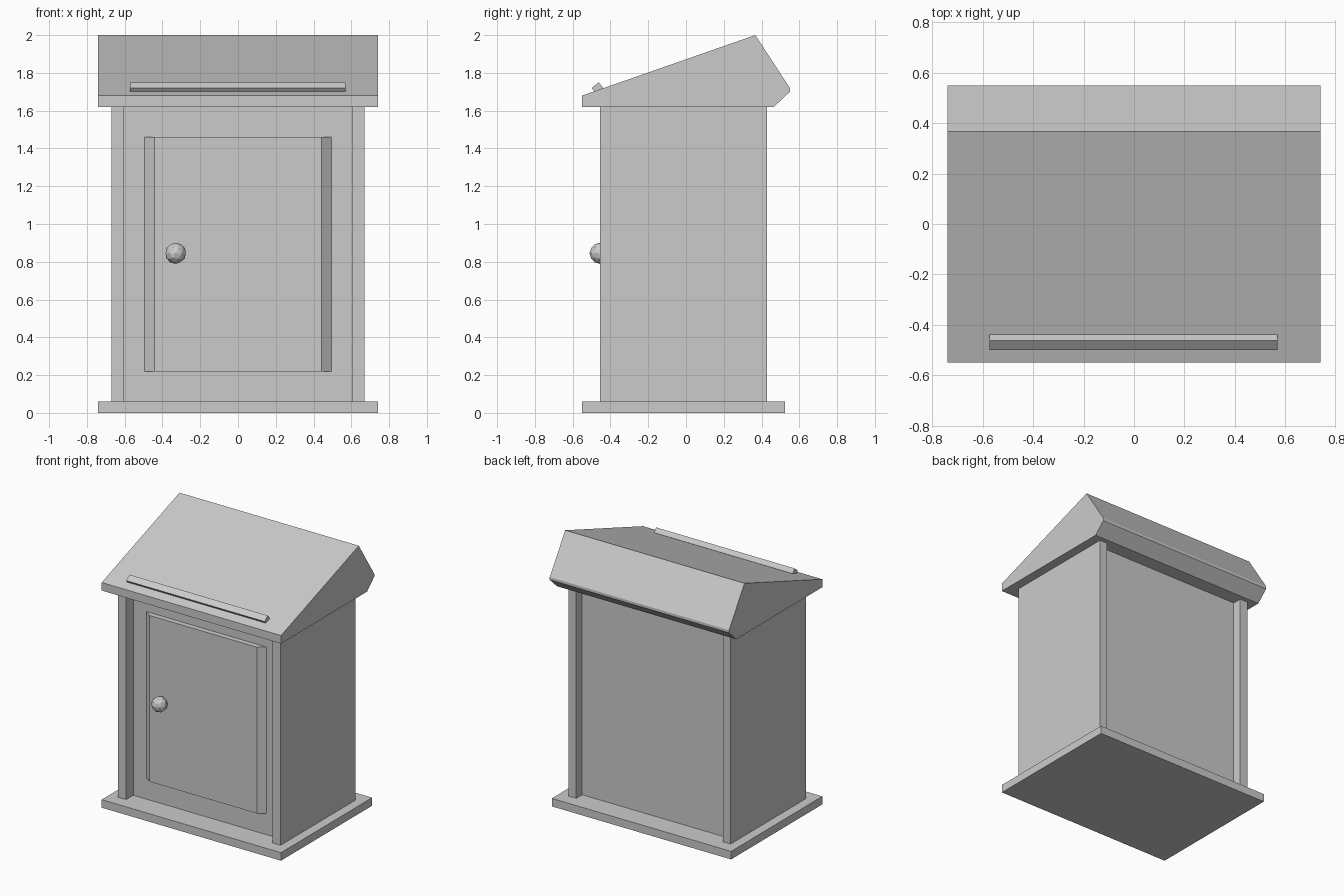
import bpy, bmesh
from mathutils import Vector

if "Cube" in bpy.data.objects:
    bpy.data.objects.remove(bpy.data.objects["Cube"])


def make(name, verts, faces):
    me = bpy.data.meshes.new(name)
    me.from_pydata(verts, [], faces)
    bm = bmesh.new()
    bm.from_mesh(me)
    bmesh.ops.recalc_face_normals(bm, faces=bm.faces)
    bm.to_mesh(me)
    bm.free()
    ob = bpy.data.objects.new(name, me)
    bpy.context.collection.objects.link(ob)
    return ob


def loft(name, ring_a, ring_b):
    """Closed solid between two matching rings of points."""
    n = len(ring_a)
    faces = [(i, (i + 1) % n, n + (i + 1) % n, n + i) for i in range(n)]
    faces += [tuple(range(n)), tuple(range(n, 2 * n))]
    return make(name, ring_a + ring_b, faces)


def side_profile(name, yz, x0, x1):
    """Extrude a (y, z) profile along x."""
    return loft(name, [(x0, y, z) for y, z in yz], [(x1, y, z) for y, z in yz])


def box(name, x0, x1, y0, y1, z0, z1):
    return side_profile(name, [(y0, z0), (y1, z0), (y1, z1), (y0, z1)], x0, x1)


# Base slab
box("base", -0.74, 0.74, -0.55, 0.525, 0, 0.06)

# Recessed cabinet body between two projecting side walls
box("cabinet_body", -0.605, 0.605, -0.37, 0.36, 0.06, 1.62)
for name, s in (("left_wall", -1), ("right_wall", 1)):
    box(name, *sorted((s * 0.605, s * 0.67)), -0.455, 0.43, 0.06, 1.62)

# Door with splayed sides
def door_ring(hx, y):
    return [(-hx, y, 0.22), (hx, y, 0.22), (hx, y, 1.46), (-hx, y, 1.46)]

loft("door", door_ring(0.495, -0.37), door_ring(0.443, -0.41))

# Faceted door knob
bm = bmesh.new()
bmesh.ops.create_icosphere(bm, subdivisions=2, radius=0.056)
bmesh.ops.translate(bm, verts=bm.verts, vec=Vector((-0.33, -0.455, 0.845)))
me = bpy.data.meshes.new("door_knob")
bm.to_mesh(me)
bm.free()
bpy.context.collection.objects.link(bpy.data.objects.new("door_knob", me))

# Sloping lectern top
side_profile("sloping_top",
             [(-0.55, 1.62), (-0.55, 1.68), (0.367, 2.0), (0.55, 1.72),
              (0.55, 1.70), (0.465, 1.62)], -0.74, 0.74)

# Ledge that stops books sliding off
side_profile("book_ledge",
             [(-0.50, 1.72), (-0.462, 1.75), (-0.438, 1.72), (-0.476, 1.69)],
             -0.573, 0.57)
